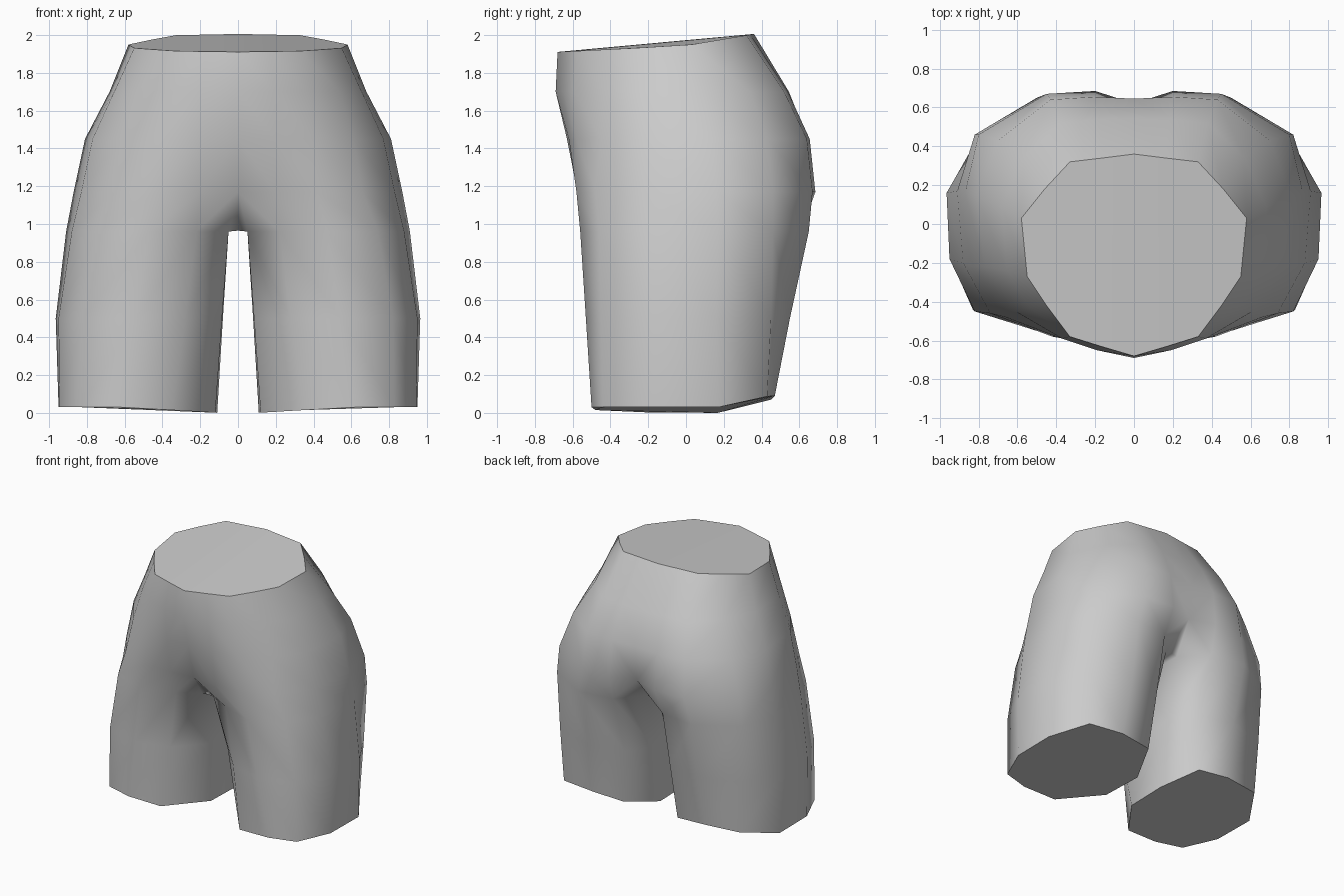
import bpy, bmesh, math

if "Cube" in bpy.data.objects:
    bpy.data.objects.remove(bpy.data.objects["Cube"])

# Right half of each torso ring: (x, y) from front centre round to back centre
TORSO = [
    [(0, -.68), (.17, -.63), (.33, -.58), (.45, -.42), (.55, -.27),
     (.58, .03), (.46, .18), (.33, .32), (.16, .34), (0, .36)],
    [(0, -.69), (.19, -.65), (.37, -.59), (.54, -.43), (.655, -.24),
     (.68, .09), (.57, .34), (.38, .52), (.18, .54), (0, .545)],
    [(0, -.63), (.2, -.62), (.4, -.58), (.61, -.45), (.77, -.22),
     (.81, .14), (.70, .43), (.43, .64), (.2, .655), (0, .645)],
    [(0, -.56), (.2, -.575), (.42, -.58), (.66, -.48), (.83, -.22),
     (.87, .16), (.80, .46), (.45, .67), (.2, .685), (0, .62)],
]
TORSO_Z = [None, 1.70, 1.45, 1.17]

# Leg rings: eight outer points front to back, then inner back and inner front
LEG = [
    [(.22, -.47), (.47, -.56), (.74, -.46), (.88, -.2), (.91, .17),
     (.82, .46), (.50, .65), (.22, .61), (.05, .42), (.05, -.38)],
    [(.28, -.46), (.54, -.53), (.82, -.45), (.95, -.18), (.965, .16),
     (.80, .45), (.48, .55), (.20, .49), (.08, .30), (.085, -.25)],
    [(.35, -.48), (.62, -.50), (.83, -.44), (.945, -.18), (.95, .17),
     (.78, .43), (.50, .47), (.24, .45), (.11, .17), (.12, -.17)],
]
LEG_Z = [.96, .50, None]


def waist_z(x, y):
    return 1.945 + (.17 * y if y > 0 else .05 * y)


def hem_z(x, y):
    return .03 * min(1, (x - .1) / .5) + .22 * max(0, y - .17)


def add_rings(bm, rings, heights, slope):
    return [[bm.verts.new((x, y, slope(x, y) if z is None else z)) for x, y in ring]
            for ring, z in zip(rings, heights)]


def bridge(bm, upper, lower):
    for i in range(len(upper) - 1):
        bm.faces.new((upper[i], lower[i], lower[i + 1], upper[i + 1]))


bm = bmesh.new()
torso = add_rings(bm, TORSO, TORSO_Z, waist_z)
leg = add_rings(bm, LEG, LEG_Z, hem_z)

# Torso skin, then hips running into the outer side of the leg
for a, b in zip(torso, torso[1:]):
    bridge(bm, a, b)
bridge(bm, torso[-1][1:-1], leg[0][:8])

# Leg tube
for a, b in zip(leg, leg[1:]):
    bridge(bm, a + a[:1], b + b[:1])

# Crotch strip on the centre line
front, back = torso[-1][0], torso[-1][-1]
mid_front = bm.verts.new((0, -.38, .965))
mid_back = bm.verts.new((0, .43, .965))
back_inner, front_inner = leg[0][8], leg[0][9]
bm.faces.new((front, mid_front, front_inner, leg[0][0]))
bm.faces.new((front, leg[0][0], torso[-1][1]))
bm.faces.new((mid_front, mid_back, back_inner, front_inner))
bm.faces.new((back, leg[0][7], back_inner, mid_back))
bm.faces.new((back, torso[-1][-2], leg[0][7]))

# Flat caps at waist and hem
bm.faces.new(torso[0])
bm.faces.new(leg[-1][::-1])
bmesh.ops.recalc_face_normals(bm, faces=bm.faces)

mesh = bpy.data.meshes.new("pelvis_and_thighs")
bm.to_mesh(mesh)
bm.free()
body = bpy.data.objects.new("pelvis_and_thighs", mesh)
bpy.context.collection.objects.link(body)

# Mirror the half across the centre
bpy.context.view_layer.objects.active = body
body.select_set(True)
mirror = body.modifiers.new("mirror", 'MIRROR')
mirror.use_clip = True
bpy.ops.object.modifier_apply(modifier=mirror.name)
bpy.ops.object.shade_smooth_by_angle(angle=math.radians(55))

grey = bpy.data.materials.new("light grey")
grey.diffuse_color = (.6, .6, .6, 1)
grey.use_nodes = True
grey.node_tree.nodes["Principled BSDF"].inputs["Base Color"].default_value = grey.diffuse_color
mesh.materials.append(grey)
